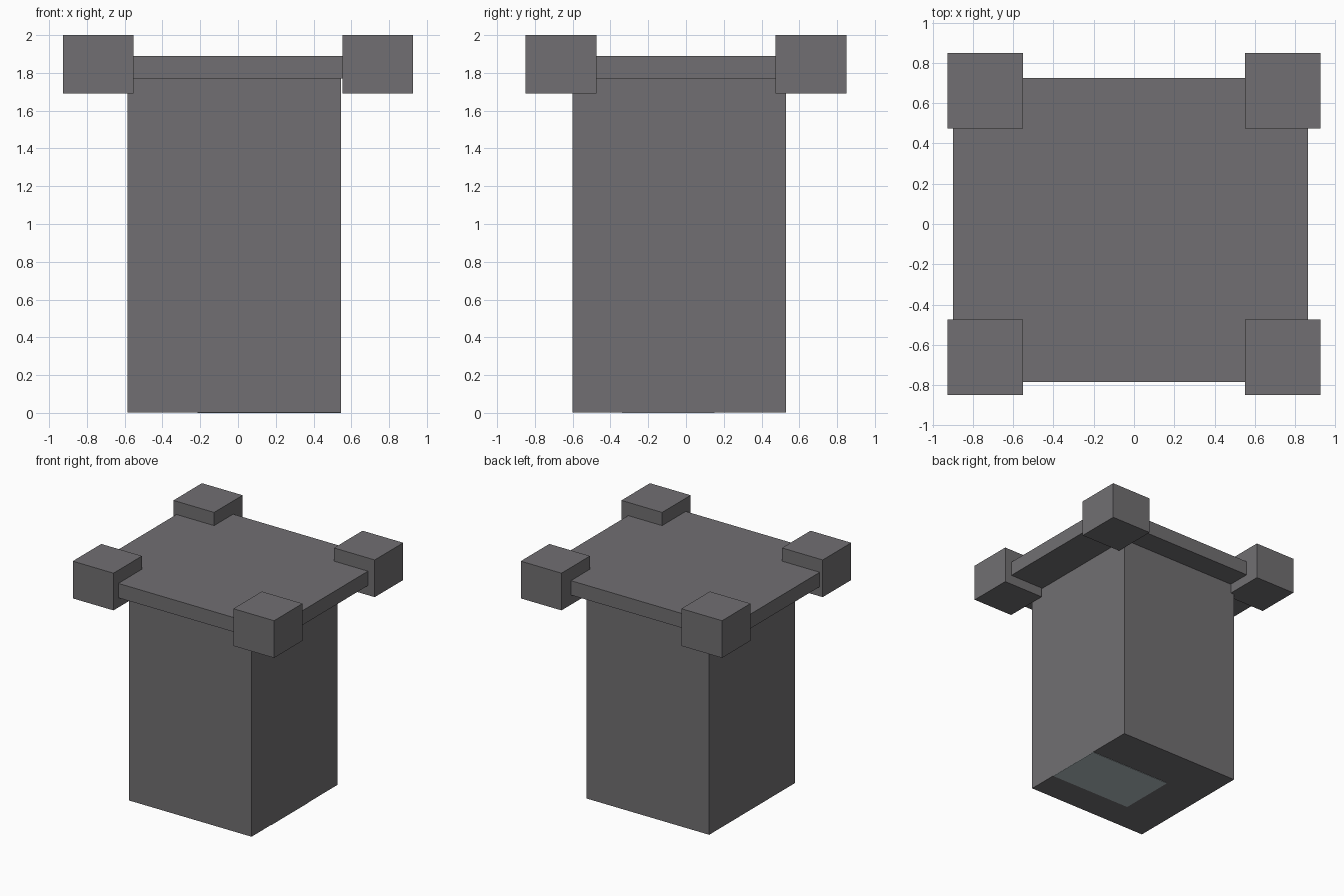
import bpy
import bmesh

cube = bpy.data.objects.get("Cube")
if cube:
    bpy.data.objects.remove(cube, do_unlink=True)


def make_material(name, rgb):
    mat = bpy.data.materials.new(name)
    mat.use_nodes = True
    colour = (*rgb, 1.0)
    mat.diffuse_color = colour
    mat.node_tree.nodes["Principled BSDF"].inputs["Base Color"].default_value = colour
    return mat


def make_box(name, low, high, mat):
    """Axis-aligned box between two opposite corners."""
    bm = bmesh.new()
    bmesh.ops.create_cube(bm, size=1)
    for v in bm.verts:
        v.co = [h if c > 0 else l for c, l, h in zip(v.co, low, high)]
    mesh = bpy.data.meshes.new(name)
    bm.to_mesh(mesh)
    bm.free()
    mesh.materials.append(mat)
    obj = bpy.data.objects.new(name, mesh)
    bpy.context.collection.objects.link(obj)
    return obj


stone = make_material("dark stone grey", (0.165, 0.159, 0.168))
pale = make_material("pale blue grey", (0.456, 0.527, 0.552))

# Tower shaft and the slab resting on it
make_box("tower_shaft", (-0.585, -0.6, 0.003), (0.545, 0.53, 1.77), stone)
make_box("roof_slab", (-0.9, -0.785, 1.77), (0.865, 0.725, 1.89), stone)

# Pale panel set under the base, reaching the left edge
make_box("base_panel", (-0.215, -0.34, 0), (0.545, 0.15, 0.004), pale)

# Four corner battlements
HALF = 0.1875
for side, sx in (("left", 1), ("right", -1)):
    for end, sy in (("back", 1), ("front", -1)):
        cx, cy = sx * 0.74, sy * 0.6625
        make_box(f"{end}_{side}_battlement",
                 (cx - HALF, cy - HALF, 1.69),
                 (cx + HALF, cy + HALF, 2), stone)
